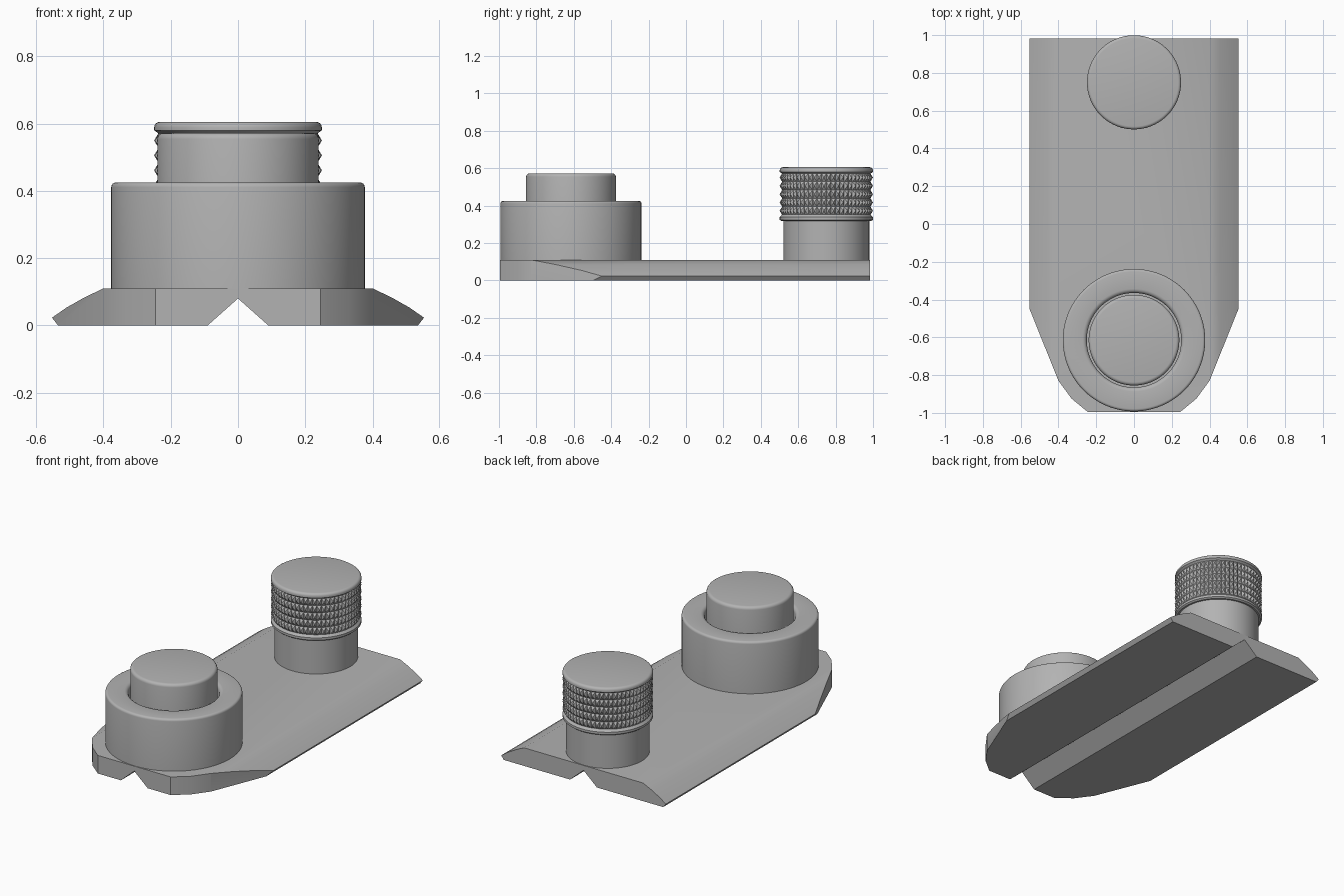
import bpy, bmesh, math
from mathutils import Vector

cube = bpy.data.objects.get("Cube")
if cube:
    bpy.data.objects.remove(cube, do_unlink=True)

GREY = (0.45, 0.45, 0.45, 1)
metal = bpy.data.materials.new("plain_grey")
metal.use_nodes = True
metal.diffuse_color = GREY
metal.node_tree.nodes["Principled BSDF"].inputs["Base Color"].default_value = GREY


def finish(name, bm, y=0.0, smooth=True):
    bmesh.ops.recalc_face_normals(bm, faces=bm.faces[:])
    mesh = bpy.data.meshes.new(name)
    bm.to_mesh(mesh)
    bm.free()
    obj = bpy.data.objects.new(name, mesh)
    bpy.context.collection.objects.link(obj)
    obj.location.y = y
    mesh.materials.append(metal)
    if smooth:
        bpy.ops.object.select_all(action='DESELECT')
        obj.select_set(True)
        bpy.context.view_layer.objects.active = obj
        bpy.ops.object.shade_smooth_by_angle(angle=math.radians(30))
    return obj


def rounded(r, z, size, steps=4, sign=1):
    """Quarter-round edge ending on radius r and height z."""
    return [(r - sign * size * (1 - math.cos(a)), z - size * (1 - math.sin(a)))
            for a in (i * math.pi / 2 / steps for i in range(steps + 1))]


def lathe(name, profile, y, segments=96):
    """Spin a (radius, height) profile round the vertical axis."""
    bm = bmesh.new()
    verts = [bm.verts.new((r, 0, z)) for r, z in profile]
    edges = [bm.edges.new(pair) for pair in zip(verts, verts[1:])]
    bmesh.ops.spin(bm, geom=verts + edges, axis=(0, 0, 1), cent=(0, 0, 0),
                   angle=math.tau, steps=segments, use_duplicate=False)
    bmesh.ops.remove_doubles(bm, verts=bm.verts[:], dist=0.0001)
    return finish(name, bm, y)


# Base plate: sloped-edge section with a V groove, run front to back
FRONT, BACK = -0.995, 0.983
half = [(0.09, 0), (0.535, 0), (0.553, 0.023), (0.51, 0.053), (0.455, 0.084), (0.40, 0.11)]
section = [(0, 0.08)] + half + [(-x, z) for x, z in reversed(half)]
bm = bmesh.new()
end = bm.faces.new([bm.verts.new((x, FRONT, z)) for x, z in section])
grown = bmesh.ops.extrude_face_region(bm, geom=[end], use_keep_orig=True)
bmesh.ops.translate(bm, vec=(0, BACK - FRONT, 0),
                    verts=[g for g in grown["geom"] if isinstance(g, bmesh.types.BMVert)])

# Trim both front corners along the tapered outline
outline = [(0.553, -0.45), (0.40, -0.83), (0.33, -0.925), (0.245, -0.995)]
for (ax, ay), (bx, by) in zip(outline, outline[1:]):
    for side in (1, -1):
        normal = Vector((side * (ay - by), bx - ax, 0))
        bmesh.ops.bisect_plane(bm, geom=bm.verts[:] + bm.edges[:] + bm.faces[:],
                               plane_co=(side * ax, ay, 0), plane_no=normal, clear_outer=True)
        bmesh.ops.holes_fill(bm, edges=[e for e in bm.edges if e.is_boundary])
finish("base_plate", bm)

# Front collar with a rounded recess, and the button inside it
BUTTON_Y, KNOB_Y, TOP = -0.615, 0.75, 0.11
lathe("collar", [(0.377, TOP - 0.01)] + rounded(0.377, 0.425, 0.014)
      + rounded(0.25, 0.425, 0.022, sign=-1)[::-1] + [(0.25, 0.3), (0, 0.3)], BUTTON_Y)
lathe("button", [(0.24, 0.29)] + rounded(0.24, 0.572, 0.018) + [(0, 0.572)], BUTTON_Y)

# Rear knob: stem, lower rim, core and rounded cap
lathe("knob_stem", [(0.23, TOP - 0.01), (0.23, 0.33)], KNOB_Y)
lathe("knob_lower_rim", [(0, 0.317), (0.24, 0.317), (0.249, 0.324), (0.249, 0.338),
                         (0.236, 0.352), (0, 0.352)], KNOB_Y)
lathe("knob_cap", [(0, 0.57), (0.236, 0.57), (0.249, 0.58)]
      + rounded(0.249, 0.605, 0.016) + [(0, 0.605)], KNOB_Y)

# Knurled grip: rows of small pyramids round the knob
ROWS, COLUMNS, LOW, HIGH = 5, 60, 0.35, 0.572
bm = bmesh.new()
rings = []
for row in range(ROWS + 1):
    z = LOW + (HIGH - LOW) * row / ROWS
    rings.append([bm.verts.new((0.236 * math.cos(a), 0.236 * math.sin(a), z))
                  for a in (math.tau * c / COLUMNS for c in range(COLUMNS))])
for low, high in zip(rings, rings[1:]):
    for c in range(COLUMNS):
        n = (c + 1) % COLUMNS
        bm.faces.new((low[c], low[n], high[n], high[c]))
for tip in bmesh.ops.poke(bm, faces=bm.faces[:])["verts"]:
    tip.co.xy = tip.co.xy.normalized() * 0.25
finish("knurled_grip", bm, KNOB_Y, smooth=False)
